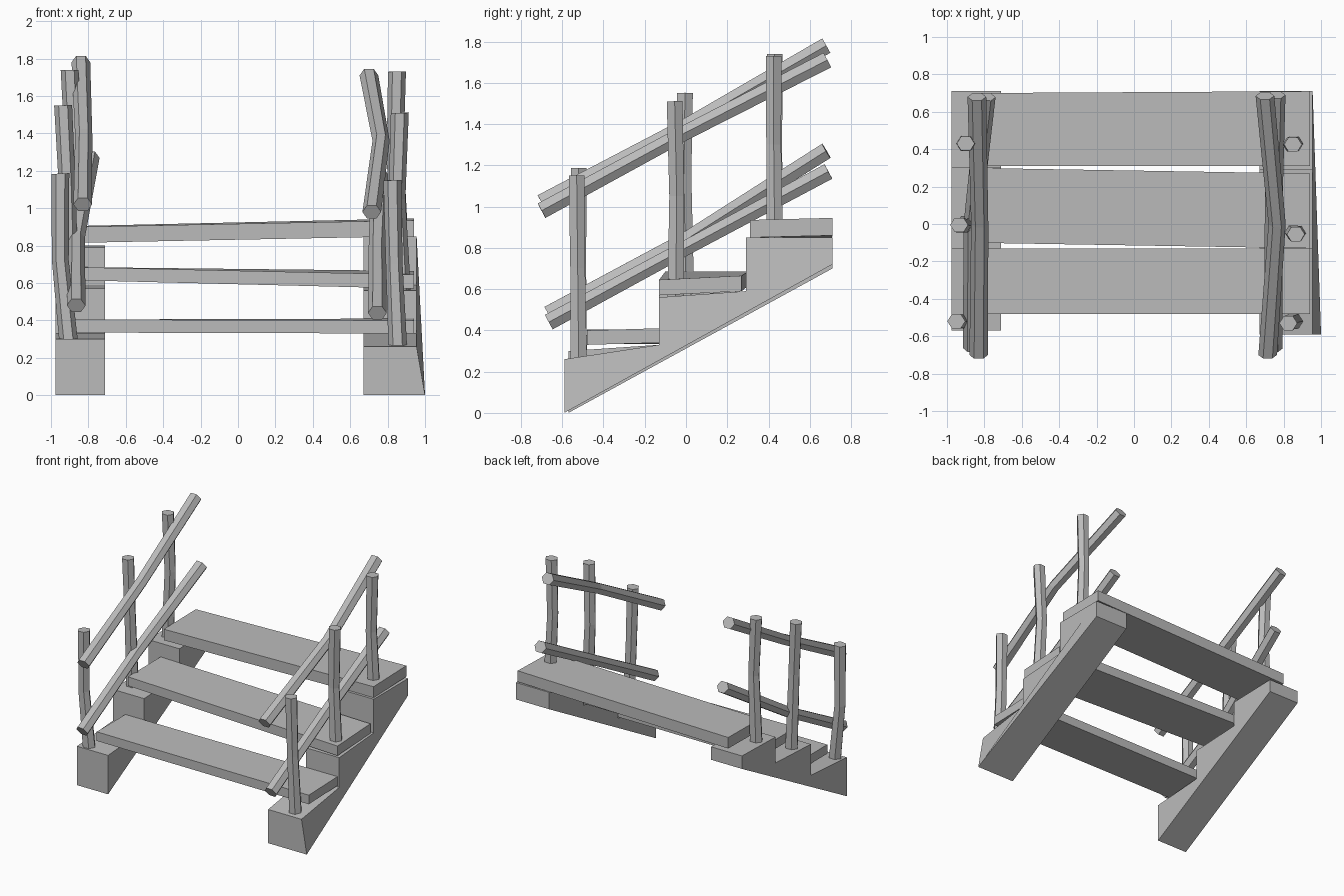
import bpy
import bmesh
from math import cos, sin, pi
from mathutils import Vector

if "Cube" in bpy.data.objects:
    bpy.data.objects.remove(bpy.data.objects["Cube"])

grey = bpy.data.materials.new("weathered grey")
grey.use_nodes = True
colour = (0.5, 0.5, 0.5, 1)
grey.diffuse_color = colour
grey.node_tree.nodes["Principled BSDF"].inputs["Base Color"].default_value = colour


def loft(name, rings):
    """Skin a row of matching rings and close both ends."""
    bm = bmesh.new()
    loops = [[bm.verts.new(p) for p in ring] for ring in rings]
    n = len(loops[0])
    for a, b in zip(loops, loops[1:]):
        for i in range(n):
            j = (i + 1) % n
            bm.faces.new((a[i], a[j], b[j], b[i]))
    bm.faces.new(loops[0][::-1])
    bm.faces.new(loops[-1])
    bmesh.ops.recalc_face_normals(bm, faces=bm.faces)
    mesh = bpy.data.meshes.new(name)
    bm.to_mesh(mesh)
    bm.free()
    mesh.materials.append(grey)
    obj = bpy.data.objects.new(name, mesh)
    bpy.context.collection.objects.link(obj)


def pole(name, path, radii, side, twist=0.0):
    """Six-sided bent pole along a path; side is the cross-section's first axis."""
    pts = [Vector(p) for p in path]
    along = (pts[-1] - pts[0]).normalized()
    u = (Vector(side) - along * along.dot(Vector(side))).normalized()
    v = along.cross(u)
    angles = [twist + i * pi / 3 for i in range(6)]
    loft(name, [[p + u * r * cos(a) + v * r * 0.92 * sin(a) for a in angles]
                for p, r in zip(pts, radii)])


def tread(name, left, right):
    """Plank; each end is (x, front y, back y, front bottom, back bottom, thickness)."""
    loft(name, [[(x, y0, z0), (x, y1, z1), (x, y1, z1 + t), (x, y0, z0 + t)]
                for x, y0, y1, z0, z1, t in (left, right)])


# Stepped side beams
left_steps = [(-.57, 0), (-.57, .30), (-.13, .33), (-.13, .57),
              (.30, .59), (.30, .79), (.71, .80), (.71, .70)]
right_steps = [(-.59, 0), (-.59, .26), (-.13, .33), (-.13, .56),
               (.29, .59), (.29, .85), (.71, .85), (.71, .72)]
loft("left_beam", [[(.67, y, z) for y, z in right_steps],
                   [(1.0 if z == 0 else .955, y, z) for y, z in right_steps]])
loft("right_beam", [[(x, y, z) for y, z in left_steps] for x in (-.975, -.71)])

# Treads
tread("lower_tread", (-.87, -.48, -.13, .335, .335, .07), (.94, -.48, -.13, .33, .34, .07))
tread("middle_tread", (-.87, -.10, .30, .615, .615, .07), (.94, -.13, .27, .57, .59, .075))
tread("upper_tread", (-.85, .31, .70, .815, .82, .085), (.94, .31, .71, .85, .86, .085))

# Upright posts
posts = {
    "left_front_post": [(.855, -.52, .24), (.835, -.525, .70), (.825, -.53, 1.15)],
    "left_middle_post": [(.875, -.05, .54), (.85, -.045, 1.05), (.865, -.055, 1.51)],
    "left_back_post": [(.86, .43, .83), (.84, .425, 1.30), (.85, .425, 1.73)],
    "right_front_post": [(-.905, -.52, .28), (-.95, -.52, .72), (-.95, -.52, 1.185)],
    "right_middle_post": [(-.90, 0, .56), (-.915, -.01, 1.15), (-.935, -.005, 1.55)],
    "right_back_post": [(-.90, .43, .78), (-.88, .43, 1.30), (-.90, .43, 1.74)],
}
for name, path in posts.items():
    pole(name, path, (.05, .045, .048), (1, 0, 0))

# Sloping handrails
rails = {
    "left_upper_rail": [(.715, -.70, .98), (.765, 0, 1.36), (.70, .685, 1.71)],
    "left_lower_rail": [(.745, -.665, .44), (.745, 0, .80), (.76, .69, 1.17)],
    "right_upper_rail": [(-.83, -.70, 1.02), (-.825, 0, 1.39), (-.84, .68, 1.78)],
    "right_lower_rail": [(-.865, -.665, .48), (-.865, 0, .84), (-.79, .68, 1.27)],
}
for name, path in rails.items():
    pole(name, path, (.05, .046, .05), (1, 0, 0))
